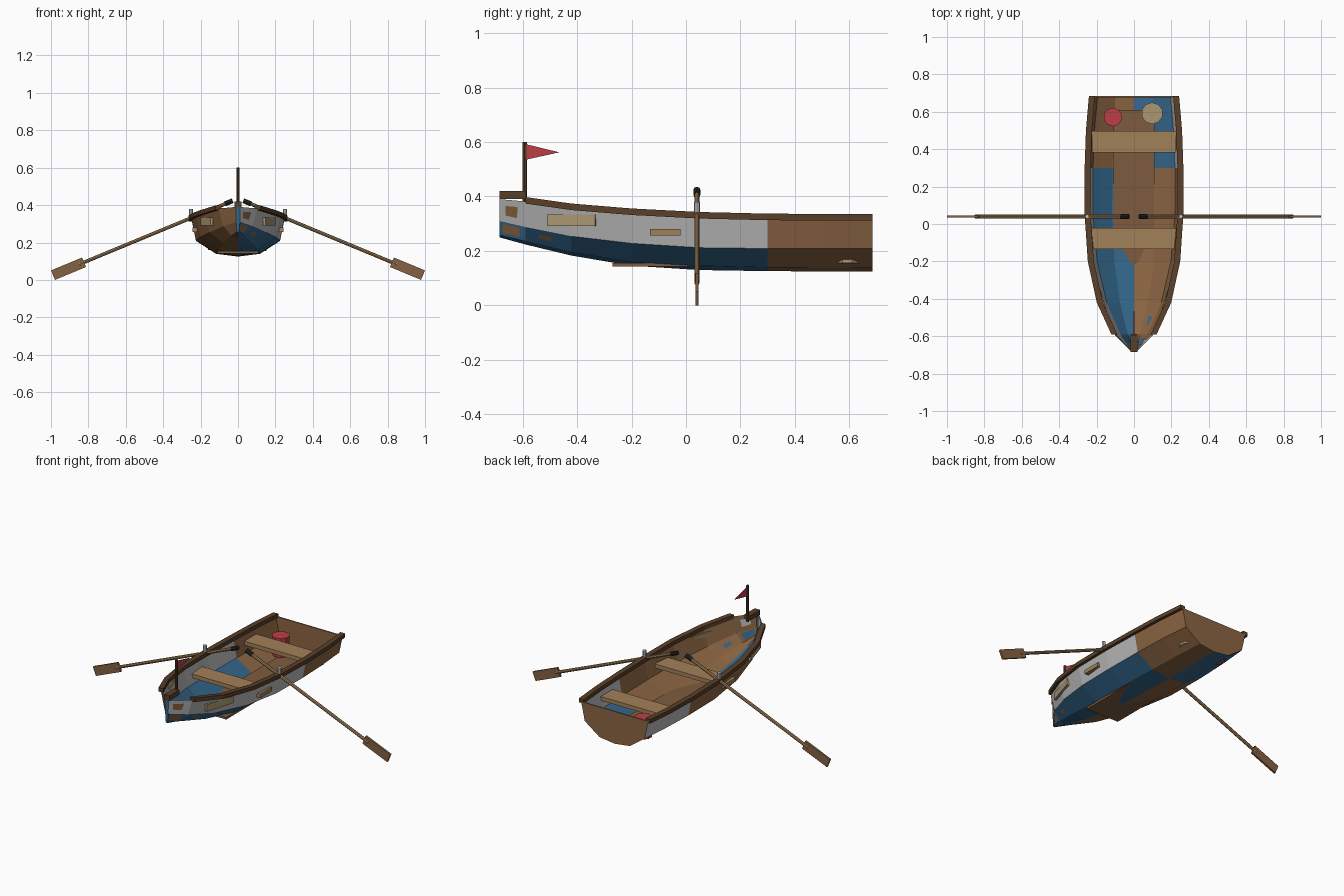
import bpy, bmesh, math
from mathutils import Vector, Matrix

if "Cube" in bpy.data.objects:
    bpy.data.objects.remove(bpy.data.objects["Cube"])


def mat(name, rgb):
    m = bpy.data.materials.new(name)
    m.diffuse_color = (*rgb, 1)
    m.use_nodes = True
    m.node_tree.nodes["Principled BSDF"].inputs["Base Color"].default_value = m.diffuse_color
    return m


WHITE = mat("white_paint", (0.5, 0.5, 0.5))
BLUE = mat("blue_paint", (0.035, 0.14, 0.27))
WOOD = mat("hull_wood", (0.26, 0.13, 0.055))
FLOOR = mat("floor_wood", (0.21, 0.105, 0.05))
DARK = mat("dark_wood", (0.10, 0.05, 0.022))
TAN = mat("tan_wood", (0.36, 0.22, 0.10))
BLADE = mat("blade_wood", (0.23, 0.12, 0.055))
ROPE = mat("rope", (0.40, 0.31, 0.17))
RED = mat("red_cloth", (0.5, 0.05, 0.06))
BLACK = mat("black_grip", (0.02, 0.02, 0.02))


def mesh_object(name, verts, faces, mats, indices=None):
    me = bpy.data.meshes.new(name)
    me.from_pydata(verts, [], faces)
    for m in mats:
        me.materials.append(m)
    if indices:
        me.polygons.foreach_set("material_index", indices)
    ob = bpy.data.objects.new(name, me)
    bpy.context.collection.objects.link(ob)
    return ob


def box(name, center, size, m, rot=(0, 0, 0)):
    x, y, z = (s / 2 for s in size)
    v = [(a, b, c) for a in (-x, x) for b in (-y, y) for c in (-z, z)]
    f = [(0, 1, 3, 2), (4, 6, 7, 5), (0, 4, 5, 1), (2, 3, 7, 6), (0, 2, 6, 4), (1, 5, 7, 3)]
    ob = mesh_object(name, v, f, [m] if m else [])
    ob.location, ob.rotation_euler = center, rot
    return ob


def rod(name, a, b, r, m, sides=8):
    a, b = Vector(a), Vector(b)
    bm = bmesh.new()
    turn = (b - a).to_track_quat('Z', 'Y').to_matrix().to_4x4()
    bmesh.ops.create_cone(bm, cap_ends=True, segments=sides, radius1=r, radius2=r,
                          depth=(b - a).length,
                          matrix=Matrix.Translation((a + b) / 2) @ turn)
    ob = mesh_object(name, [], [], [m] if m else [])
    bm.to_mesh(ob.data)
    bm.free()
    return ob


# Hull stations: y, sheer x/z, chine x/z, bottom corner x/z, keel z
STATIONS = [
    (-0.685, 0.012, 0.390, 0.010, 0.310, 0.006, 0.258, 0.250),
    (-0.590, 0.105, 0.382, 0.078, 0.288, 0.036, 0.236, 0.224),
    (-0.420, 0.183, 0.358, 0.152, 0.254, 0.078, 0.196, 0.183),
    (-0.200, 0.231, 0.340, 0.203, 0.228, 0.108, 0.160, 0.146),
    (0.050, 0.248, 0.327, 0.225, 0.212, 0.120, 0.146, 0.130),
    (0.300, 0.248, 0.321, 0.225, 0.209, 0.118, 0.140, 0.126),
    (0.500, 0.241, 0.320, 0.217, 0.209, 0.112, 0.139, 0.125),
    (0.685, 0.225, 0.320, 0.201, 0.209, 0.102, 0.138, 0.125),
]


def section(s, inset=0.0):
    y, sx, sz, cx, cz, bx, bz, kz = s
    half = [(max(sx - inset, 0.002), sz), (max(cx - inset, 0.002), cz + inset / 2),
            (max(bx - inset / 2, 0.001), bz + inset)]
    right = [(x, y, z) for x, z in half]
    return right + [(0, y, kz + inset)] + [(-x, y, z) for x, _, z in reversed(right)]


# Hull skins: paint alternates between the quarters, swapped inside and outside
def hull_skin(name, inset, painted_front_side):
    verts, faces, idx = [], [], []
    for s in STATIONS:
        verts += section(s, inset)
    for i in range(len(STATIONS) - 1):
        front = STATIONS[i][0] < 0.29
        for j in range(6):
            a = 7 * i + j
            f = (a, a + 1, a + 8, a + 7)
            faces.append(f if inset == 0 else f[::-1])
            side = 1 if j < 3 else -1
            painted = (side == painted_front_side) == front
            idx.append((0 if j in (0, 5) else 1) if painted else 2)
    return mesh_object(name, verts, faces, [WHITE, BLUE, WOOD], idx)


hull_skin("hull_outside", 0.0, 1)
hull_skin("hull_inside", 0.006, -1)

# Transom and narrow stem face
back, bow = section(STATIONS[-1]), section(STATIONS[0])
inner = [(x, y - 0.008, z) for x, y, z in back]
mesh_object("transom", back + inner, [tuple(range(7))[::-1], tuple(range(7, 14)),
                                      (0, 6, 13, 7)], [WOOD])
mesh_object("stem_face", bow, [tuple(range(7))], [BLUE])

# Gunwale rails along the sheer
for side, tag in ((1, "right"), (-1, "left")):
    verts, faces = [], []
    for s in STATIONS[1:]:
        for dx, dz in ((-0.016, -0.008), (0.016, -0.008), (0.016, 0.016), (-0.016, 0.016)):
            verts.append((side * (s[1] + dx), s[0], s[2] + dz))
    n = len(STATIONS) - 1
    for i in range(n - 1):
        for j in range(4):
            k = (j + 1) % 4
            faces.append((4 * i + j, 4 * i + k, 4 * i + 4 + k, 4 * i + 4 + j)[::side])
    faces += [(3, 2, 1, 0)[::side], tuple(range(4 * n - 4, 4 * n))[::side]]
    mesh_object(tag + "_gunwale", verts, faces, [DARK])

# Floorboards and seats
box("floorboards", (0, 0.17, 0.149), (0.22, 0.88, 0.013), FLOOR)
box("middle_seat", (0, -0.077, 0.268), (0.486, 0.112, 0.024), TAN)
box("stern_seat", (0, 0.44, 0.268), (0.45, 0.115, 0.024), TAN)

# Bow block, flag pole and pennant
box("bow_block", (0, -0.637, 0.405), (0.036, 0.096, 0.03), DARK)
rod("flag_pole", (0, -0.592, 0.38), (0, -0.592, 0.6), 0.008, DARK)
tri = [(x, y, z) for x in (-0.002, 0.002) for y, z in ((-0.588, 0.592), (-0.588, 0.535), (-0.465, 0.562))]
mesh_object("pennant", tri, [(0, 1, 2), (5, 4, 3), (0, 3, 4, 1), (1, 4, 5, 2), (2, 5, 3, 0)], [RED])

# Cargo in the stern
rod("rope_coil", (0.097, 0.592, 0.155), (0.097, 0.592, 0.2), 0.058, ROPE, 10)
rod("red_buoy", (-0.113, 0.572, 0.16), (-0.113, 0.572, 0.275), 0.05, RED, 10)

# Oars, oarlocks and bow side plates
ANG = math.radians(22.5)
for s, tag in ((1, "right"), (-1, "left")):
    def along(d):
        """Point on the oar axis, d units inboard of the blade centre."""
        return (s * (0.906 - d * math.cos(ANG)), 0.04, 0.06 + d * math.sin(ANG))
    rod(tag + "_oar_shaft", along(0.06), along(0.93), 0.0095, TAN)
    rod(tag + "_oar_grip", along(0.905), along(0.95), 0.013, BLACK)
    box(tag + "_oar_blade", along(0), (0.18, 0.012, 0.055), BLADE, (0, s * ANG, 0))
    rod(tag + "_oarlock", (s * 0.251, 0.04, 0.33), (s * 0.251, 0.04, 0.38), 0.011, None)
    box(tag + "_bow_plate", (s * 0.168, -0.42, 0.313), (0.014, 0.185, 0.042), ROPE,
        (0, 0, -s * math.radians(17)))
